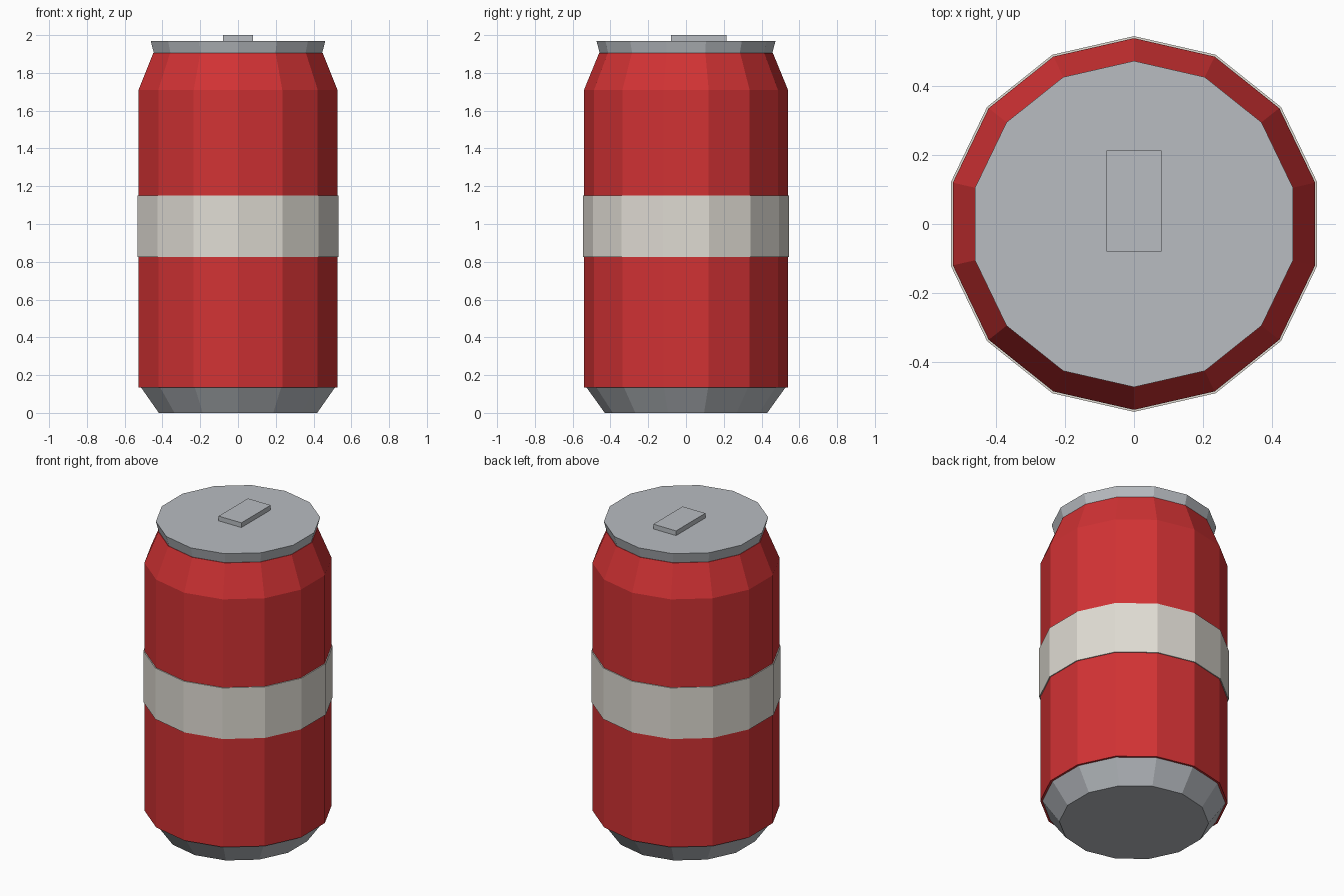
import bpy, bmesh, math

if "Cube" in bpy.data.objects:
    bpy.data.objects.remove(bpy.data.objects["Cube"])

SIDES = 14


def material(name, rgb):
    m = bpy.data.materials.new(name)
    m.diffuse_color = (*rgb, 1)
    m.use_nodes = True
    m.node_tree.nodes["Principled BSDF"].inputs["Base Color"].default_value = m.diffuse_color
    return m


red = material("red paint", (0.64, 0.032, 0.034))
cream = material("off white", (0.74, 0.71, 0.65))
metal = material("aluminium", (0.48, 0.505, 0.535))


def finish(name, bm, mat):
    bmesh.ops.recalc_face_normals(bm, faces=bm.faces)
    mesh = bpy.data.meshes.new(name)
    bm.to_mesh(mesh)
    bm.free()
    mesh.materials.append(mat)
    obj = bpy.data.objects.new(name, mesh)
    bpy.context.collection.objects.link(obj)
    return obj


def turned(name, profile, mat):
    """Closed faceted solid from (radius, height) pairs, corners on the y axis."""
    bm = bmesh.new()
    rings = []
    for r, z in profile:
        angles = [math.tau * i / SIDES for i in range(SIDES)]
        rings.append([bm.verts.new((r * math.sin(a), r * math.cos(a), z)) for a in angles])
    for low, high in zip(rings, rings[1:]):
        for i in range(SIDES):
            j = (i + 1) % SIDES
            bm.faces.new((low[i], low[j], high[j], high[i]))
    bm.faces.new(rings[0])
    bm.faces.new(rings[-1])
    return finish(name, bm, mat)


# Can body with tapered shoulder
turned("can_body", [(0.54, 0.135), (0.54, 1.71), (0.46, 1.905)], red)
# Tapered foot, slightly narrower than the body
turned("base", [(0.43, 0), (0.527, 0.135)], metal)
# Lid flaring outward to its rim
turned("lid", [(0.457, 1.905), (0.474, 1.97)], metal)
# Wrapped label band
turned("label_band", [(0.546, 0.825), (0.546, 1.15)], cream)

# Pull tab, set towards the back of the lid
bm = bmesh.new()
bmesh.ops.create_cube(bm, size=1)
bmesh.ops.scale(bm, vec=(0.16, 0.294, 0.03), verts=bm.verts)
bmesh.ops.translate(bm, vec=(0, 0.067, 1.985), verts=bm.verts)
finish("pull_tab", bm, metal)
